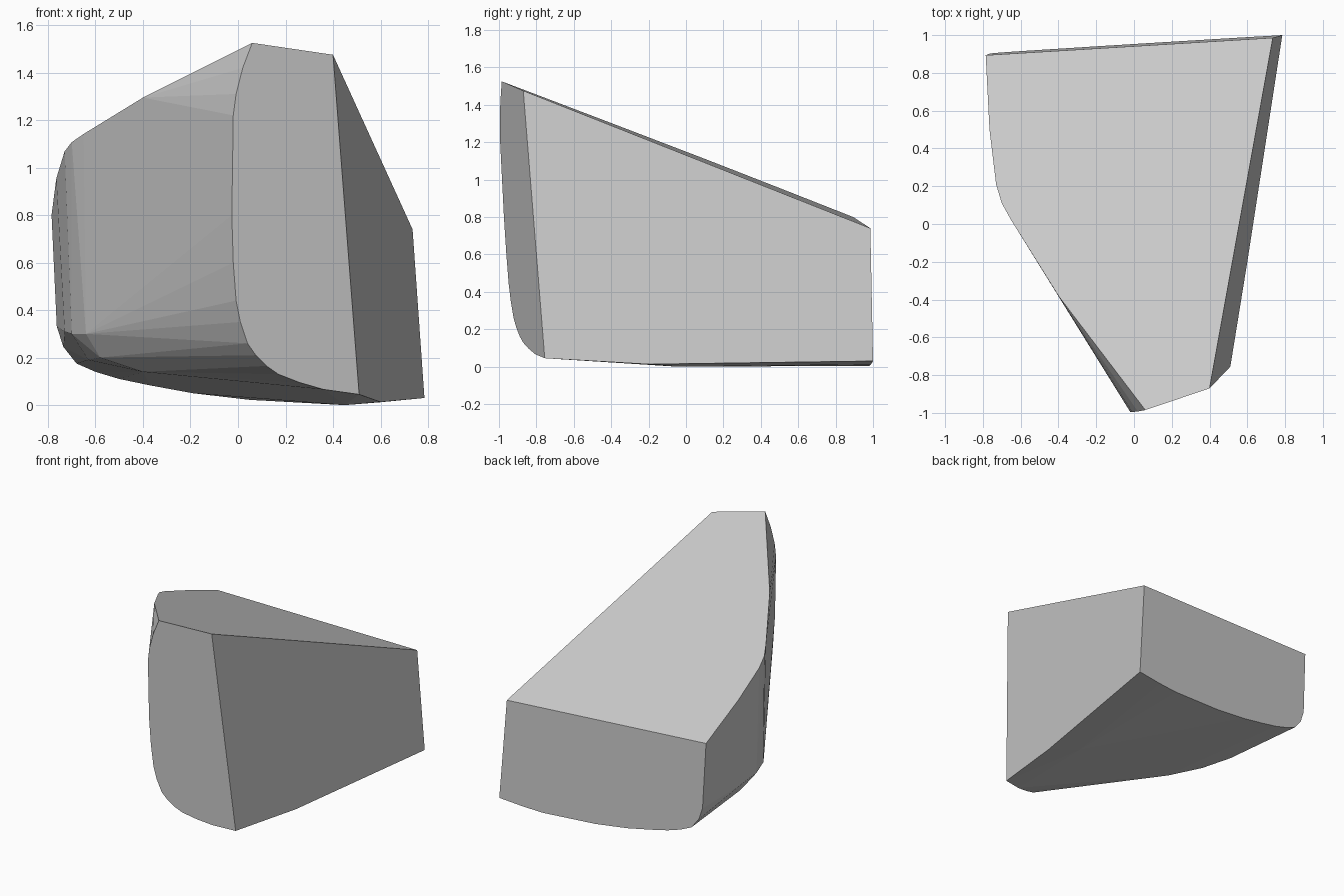
import bpy
import bmesh
import math


# Planes of the three flat cut faces
def front_y(x, z):
    return -0.985 + 0.330 * (x - 0.06) - 0.055 * (z - 1.525)


def back_y(x, z):
    return 1.0 + 0.06 * (x - 0.785) - 0.016 * (z - 0.03)


def top_z(x, y):
    return 0.8 - 0.0162 * (x + 0.79) - 0.393 * (y - 0.895)


# Front face outline (x, z)
front = [(0.40, 1.475), (0.06, 1.525), (0.02, 1.42), (-0.008, 1.31), (-0.02, 1.22),
         (-0.026, 1.0), (-0.026, 0.8), (-0.02, 0.6), (-0.008, 0.44), (0.01, 0.35),
         (0.04, 0.26), (0.075, 0.21), (0.12, 0.165), (0.17, 0.13), (0.26, 0.095),
         (0.36, 0.066), (0.51, 0.045)]
# Back face outline (x, z)
back = [(0.735, 0.74), (0.785, 0.03), (0.60, 0.012), (0.45, 0.004), (0.05, 0.022),
        (-0.19, 0.05), (-0.37, 0.083), (-0.5, 0.11), (-0.6, 0.14), (-0.68, 0.175),
        (-0.735, 0.245), (-0.763, 0.33), (-0.785, 0.80)]
# Rounded left rim of the sloping top (x, y)
rim = [(-0.40, -0.38), (-0.65, 0.02), (-0.70, 0.11), (-0.73, 0.21), (-0.765, 0.50)]
# Rounded lower left corner and belly (x, y, z)
belly = [(-0.64, 0.034, 0.30), (-0.58, 0.04, 0.20), (-0.40, -0.11, 0.14),
         (-0.63, 0.28, 0.19), (-0.70, 0.20, 0.30), (-0.73, 0.40, 0.31),
         (0.45, -0.05, 0.0), (0.60, -0.20, 0.013)]

points = [(x, front_y(x, z), z) for x, z in front]
points += [(x, back_y(x, z), z) for x, z in back]
points += [(x, y, top_z(x, y)) for x, y in rim]
points += belly

# Wrap the outlines in one closed skin, then merge the flat faces
bm = bmesh.new()
for p in points:
    bm.verts.new(p)
bmesh.ops.convex_hull(bm, input=bm.verts[:])
bmesh.ops.delete(bm, geom=[v for v in bm.verts if not v.link_faces], context='VERTS')
bmesh.ops.dissolve_limit(bm, angle_limit=math.radians(1.5), verts=bm.verts[:], edges=bm.edges[:])
bmesh.ops.recalc_face_normals(bm, faces=bm.faces[:])

mesh = bpy.data.meshes.new("cut_block")
bm.to_mesh(mesh)
bm.free()
block = bpy.data.objects.new("cut_block", mesh)
bpy.context.collection.objects.link(block)

grey = bpy.data.materials.new("light grey")
grey.diffuse_color = (0.6, 0.6, 0.6, 1)
mesh.materials.append(grey)
